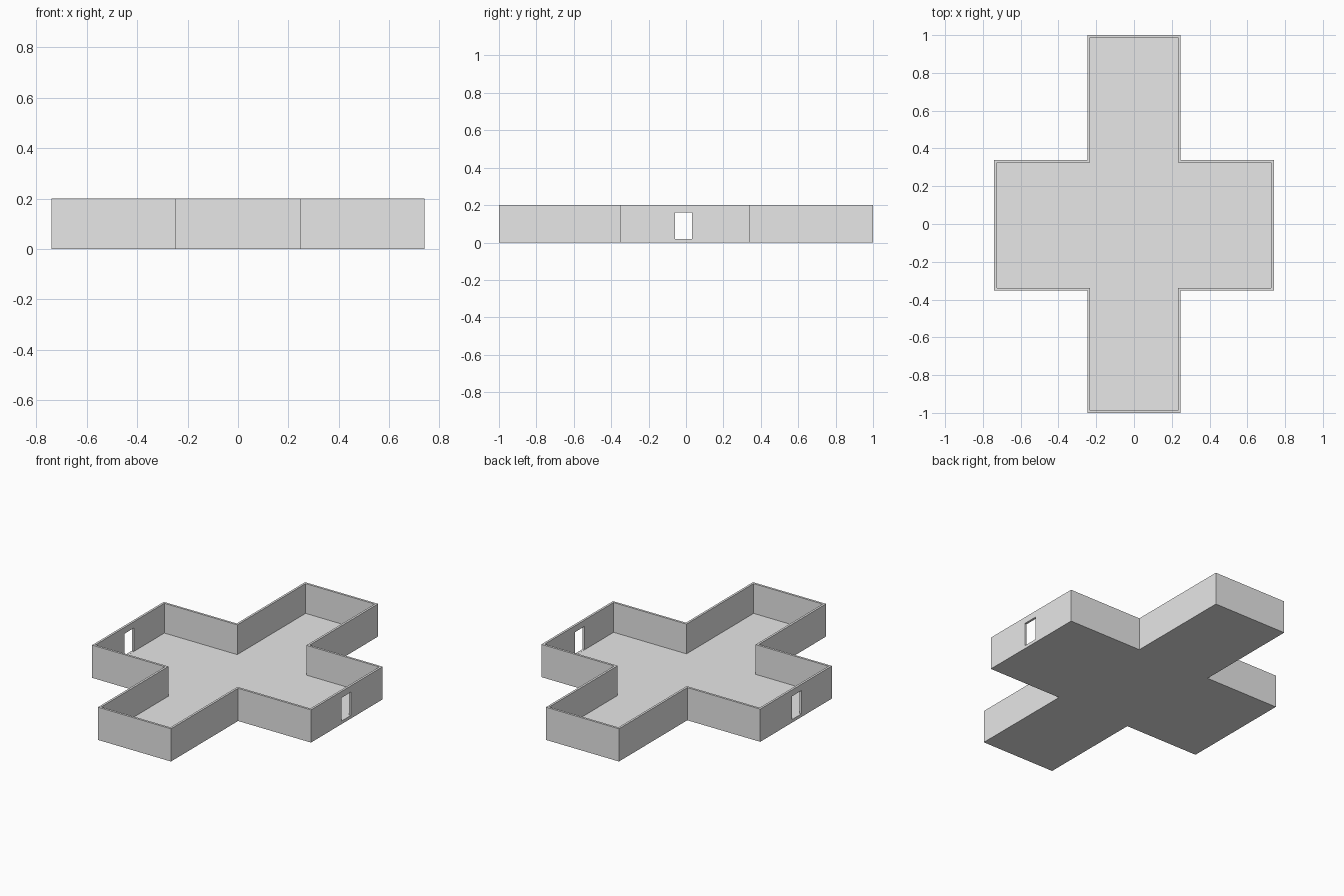
import bpy, bmesh

if "Cube" in bpy.data.objects:
    bpy.data.objects.remove(bpy.data.objects["Cube"])

WALL = 0.0135      # wall thickness
FLOOR = 0.018      # floor slab thickness
HEIGHT = 0.2
ARM_X, END_X = 0.247, 0.74            # half widths of long arm and cross arm
SIDE_F, SIDE_B, END_Y = -0.352, 0.34, 1.0

grey = bpy.data.materials.new("plain grey")
grey.diffuse_color = (0.8, 0.8, 0.8, 1)
grey.use_nodes = True
grey.node_tree.nodes["Principled BSDF"].inputs["Base Color"].default_value = grey.diffuse_color


def prism(name, outline, z0, z1):
    """Extrude a flat outline between two heights."""
    bm = bmesh.new()
    face = bm.faces.new([bm.verts.new((x, y, z0)) for x, y in outline])
    top = bmesh.ops.extrude_face_region(bm, geom=[face])["geom"]
    bmesh.ops.translate(bm, vec=(0, 0, z1 - z0),
                        verts=[v for v in top if isinstance(v, bmesh.types.BMVert)])
    bmesh.ops.recalc_face_normals(bm, faces=bm.faces[:])
    mesh = bpy.data.meshes.new(name)
    bm.to_mesh(mesh)
    bm.free()
    mesh.materials.append(grey)
    obj = bpy.data.objects.new(name, mesh)
    bpy.context.collection.objects.link(obj)
    return obj


def cross(inset):
    """Cross-shaped plan, pulled inward by the inset."""
    a, e, n = ARM_X - inset, END_X - inset, END_Y - inset
    f, b = SIDE_F + inset, SIDE_B - inset
    right = [(a, -n), (a, f), (e, f), (e, b), (a, b), (a, n)]
    return right + [(-x, y) for x, y in reversed(right)]


def cut(target, cutter):
    """Subtract the cutter, then discard it."""
    cutter.hide_render = True
    mod = target.modifiers.new("cut", "BOOLEAN")
    mod.operation, mod.solver, mod.object = "DIFFERENCE", "EXACT", cutter
    bpy.context.view_layer.objects.active = target
    bpy.ops.object.modifier_apply(modifier=mod.name)
    bpy.data.objects.remove(cutter)


# Walled floor: solid cross hollowed from above
shell = prism("walled_floor", cross(0), 0, HEIGHT)
cut(shell, prism("room_cutter", cross(WALL), FLOOR, HEIGHT + 0.1))

# Doorways in both end walls of the cross arm
for side in (-1, 1):
    x0, x1 = sorted((side * (END_X - 0.04), side * (END_X + 0.04)))
    door = [(x0, -0.059), (x1, -0.059), (x1, 0.032), (x0, 0.032)]
    cut(shell, prism("door_cutter", door, FLOOR + 0.001, 0.161))
